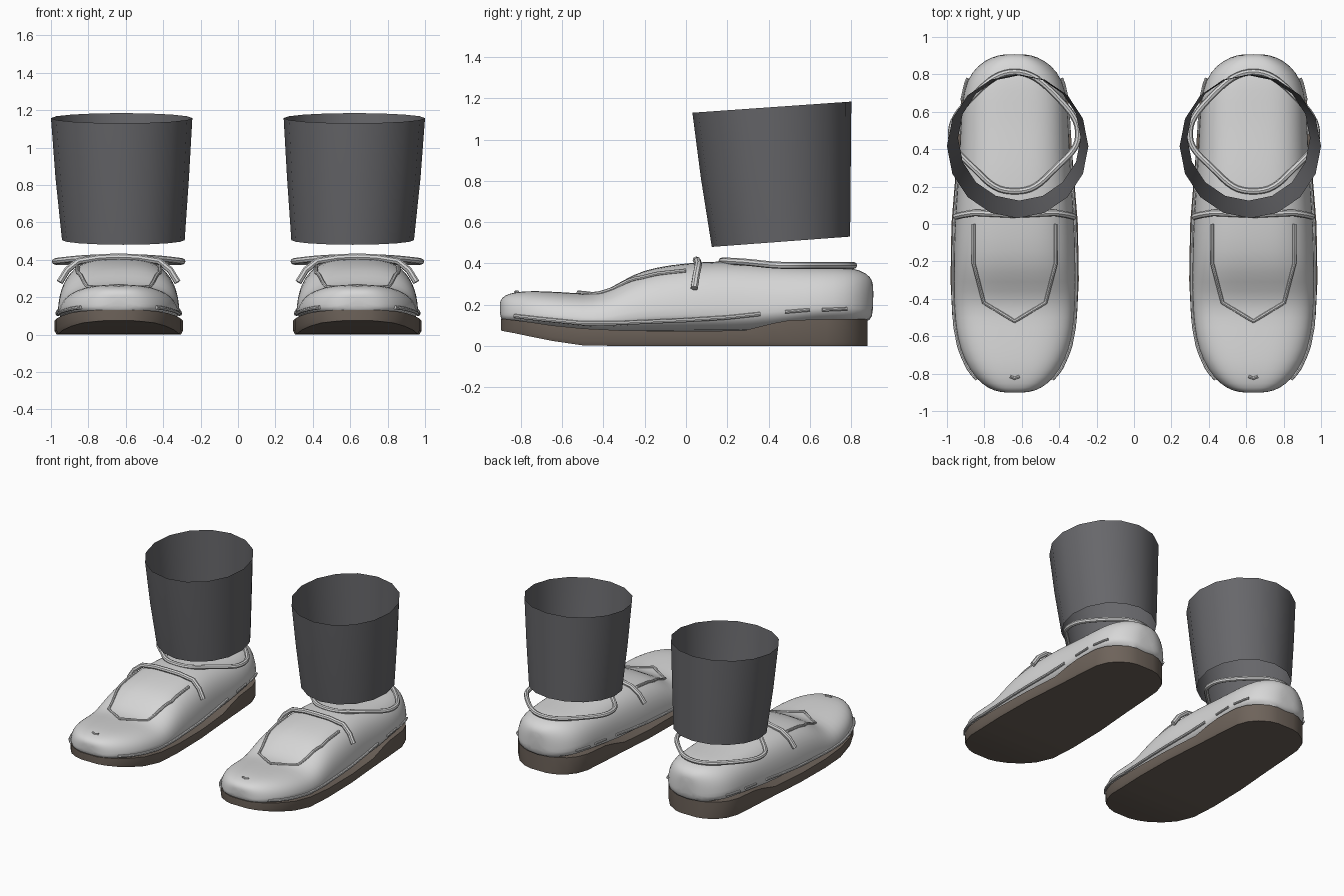
import bpy, bmesh, math
from mathutils import Vector
from mathutils.bvhtree import BVHTree

if "Cube" in bpy.data.objects:
    bpy.data.objects.remove(bpy.data.objects["Cube"])

CX = 0.638  # centre of one shoe; the other is mirrored across x = 0


def material(name, rgb):
    m = bpy.data.materials.new(name)
    m.diffuse_color = (*rgb, 1)
    m.use_nodes = True
    m.node_tree.nodes["Principled BSDF"].inputs["Base Color"].default_value = m.diffuse_color
    return m


LIGHT = material("light grey leather", (0.68, 0.68, 0.68))
BROWN = material("brown rubber", (0.155, 0.125, 0.103))
GREY = material("dark grey cloth", (0.135, 0.135, 0.145))


def finish(name, mesh, mat, subsurf=0, angle=40):
    ob = bpy.data.objects.new(name, mesh)
    bpy.context.collection.objects.link(ob)
    mesh.materials.clear()
    mesh.materials.append(mat)
    bpy.ops.object.select_all(action='DESELECT')
    ob.select_set(True)
    bpy.context.view_layer.objects.active = ob
    bpy.ops.object.shade_smooth_by_angle(angle=math.radians(angle))
    if subsurf:
        s = ob.modifiers.new("smooth", 'SUBSURF')
        s.levels = s.render_levels = subsurf
    m = ob.modifiers.new("pair", 'MIRROR')
    m.use_mirror_merge = False
    return ob


def loft(rings, caps=True):
    bm = bmesh.new()
    vs = [[bm.verts.new(p) for p in r] for r in rings]
    n = len(rings[0])
    for a, b in zip(vs, vs[1:]):
        for i in range(n):
            bm.faces.new((a[i], a[(i + 1) % n], b[(i + 1) % n], b[i]))
    if caps:
        bm.faces.new(vs[0])
        bm.faces.new(vs[-1])
    bmesh.ops.recalc_face_normals(bm, faces=bm.faces)
    return bm


def to_mesh(name, bm):
    me = bpy.data.meshes.new(name)
    bm.to_mesh(me)
    bm.free()
    return me


def tube(name, pts, r, cyclic=False, kind='POLY'):
    cu = bpy.data.curves.new(name, 'CURVE')
    cu.dimensions = '3D'
    cu.bevel_depth, cu.bevel_resolution, cu.use_fill_caps = r, 2, True
    cu.resolution_u = 4
    sp = cu.splines.new(kind)
    sp.points.add(len(pts) - 1)
    for p, co in zip(sp.points, pts):
        p.co = (*co, 1)
    sp.use_cyclic_u = cyclic
    if kind == 'NURBS':
        sp.order_u, sp.use_endpoint_u = 3, not cyclic
    tmp = bpy.data.objects.new(name, cu)
    bpy.context.collection.objects.link(tmp)
    bpy.context.view_layer.update()
    dg = bpy.context.evaluated_depsgraph_get()
    me = bpy.data.meshes.new_from_object(tmp.evaluated_get(dg))
    bpy.data.objects.remove(tmp)
    return finish(name, me, LIGHT)


# sole: y, half width, bottom z, top z
SOLE = [(-.897, .07, .075, .13), (-.875, .13, .07, .13), (-.83, .20, .062, .125),
        (-.75, .26, .045, .115), (-.65, .305, .025, .10), (-.5, .333, .003, .085),
        (-.3, .343, 0, .075), (0, .338, 0, .072), (.28, .315, 0, .075), (.42, .305, 0, .11),
        (.5, .30, 0, .125), (.68, .285, 0, .13), (.76, .255, 0, .13), (.82, .205, 0, .13),
        (.865, .13, 0, .13), (.88, .07, 0, .13)]
rings = [[(CX - w * .97, y, b), (CX - w, y, b + .02), (CX - w, y, t), (CX + w, y, t),
          (CX + w, y, b + .02), (CX + w * .97, y, b)] for y, w, b, t in SOLE]
finish("sole", to_mesh("sole", loft(rings)), BROWN)

# upper: y, half width, base z, top z
UPPER = [(-.902, .05, .15, .21), (-.893, .11, .12, .235), (-.86, .175, .11, .255),
         (-.78, .245, .10, .268), (-.67, .295, .09, .265), (-.55, .318, .075, .258),
         (-.45, .325, .065, .25), (-.36, .328, .06, .282), (-.26, .328, .06, .347),
         (-.15, .327, .06, .382), (0, .323, .06, .402), (.15, .312, .06, .412),
         (.32, .30, .06, .407), (.5, .292, .09, .392), (.66, .283, .11, .387),
         (.77, .258, .11, .383), (.85, .20, .11, .368), (.895, .12, .12, .335),
         (.908, .06, .16, .30)]
N = 20


def section(y, w, b, t):
    pts = []
    for i in range(N + 1):
        a = math.pi * i / N
        c, s = math.cos(a), max(math.sin(a), 0)
        pts.append((CX + math.copysign(abs(c) ** .66, c) * w, y, b + (t - b) * s ** .66))
    return pts


bm = loft([section(*s) for s in UPPER])
tree = BVHTree.FromBMesh(bm)
finish("shoe_upper", to_mesh("shoe_upper", bm), LIGHT, 1, 60)


def drop(x, y, lift=.004):  # point on the upper seen from above
    hit = tree.ray_cast(Vector((CX + x, y, 2)), Vector((0, 0, -1)))[0]
    return (CX + x, y, hit.z + lift)


def side(s, y, z, lift=.002):  # point on the upper seen from one side
    hit = tree.ray_cast(Vector((CX + s, y, z)), Vector((-s, 0, 0)))[0]
    return (hit.x + s * lift, y, z)


def resample(pts, n=6):
    out = []
    for a, b in zip(pts, pts[1:]):
        out += [tuple(p + (q - p) * i / n for p, q in zip(a, b)) for i in range(n)]
    return out + [pts[-1]]


# tongue panel seam
seam = [(-.22, 0), (-.22, -.21), (-.165, -.42), (0, -.52), (.165, -.42), (.22, -.21), (.22, 0)]
tube("tongue_seam", [drop(*p) for p in resample(seam)], .010)

# strap across the instep
strap = [(-.315, .04, .28), (-.275, .05, .345), (-.215, .06, .393), (-.1, .055, .412),
         (0, .05, .416), (.1, .055, .412), (.215, .06, .393), (.275, .05, .345), (.315, .04, .28)]
tube("instep_strap", [(CX + x, y, z) for x, y, z in strap], .018)

# collar ring, a rounded diamond standing out over the ankle
quarter = [(0, .17), (.11, .19), (.22, .30), (.325, .40), (.345, .48),
           (.325, .57), (.22, .69), (.11, .79), (0, .82)]
loop = quarter + [(-x, y) for x, y in quarter[-2:0:-1]]
tube("collar", [(CX + x, y, .412 if y < .25 else max(.39, .412 - (y - .25) * .12))
                for x, y in loop], .017, True, 'NURBS')

# piping, heel stitches and toe marks along both sides
for s, label in ((-1, "left"), (1, "right")):
    welt = [(-.83, .145), (-.7, .13), (-.5, .11), (-.35, .11), (0, .125), (.2, .138), (.36, .155)]
    tube("welt_piping_" + label, [side(s, *p) for p in resample(welt, 4)], .010)
    for k, (y0, y1) in enumerate(((.48, .60), (.66, .78))):
        tube(f"heel_stitch_{label}_{k}",
             [side(s, y, z) for y, z in resample([(y0, .165 + k * .01), (y1, .175 + k * .005)], 4)],
             .008)
tube("toe_mark", [drop(x, y, 0) for x, y in ((-.025, -.815), (0, -.825), (.025, -.815))], .008)

# trouser cuff: open slanted tube, wider at the top
SEG = 16


def cuff_ring(x, y, rx, ry, z, slope):
    ring = []
    for i in range(SEG):
        a = 2 * math.pi * i / SEG
        ring.append((x + rx * math.cos(a), y + ry * math.sin(a), z + slope * math.sin(a)))
    return ring


cuff = loft([cuff_ring(.613, .46, .328, .335, .505, .025),
             cuff_ring(.619, .435, .357, .363, .84, .026),
             cuff_ring(.622, .416, .378, .385, 1.157, .027)], False)
finish("trouser_cuff", to_mesh("trouser_cuff", cuff), GREY)
